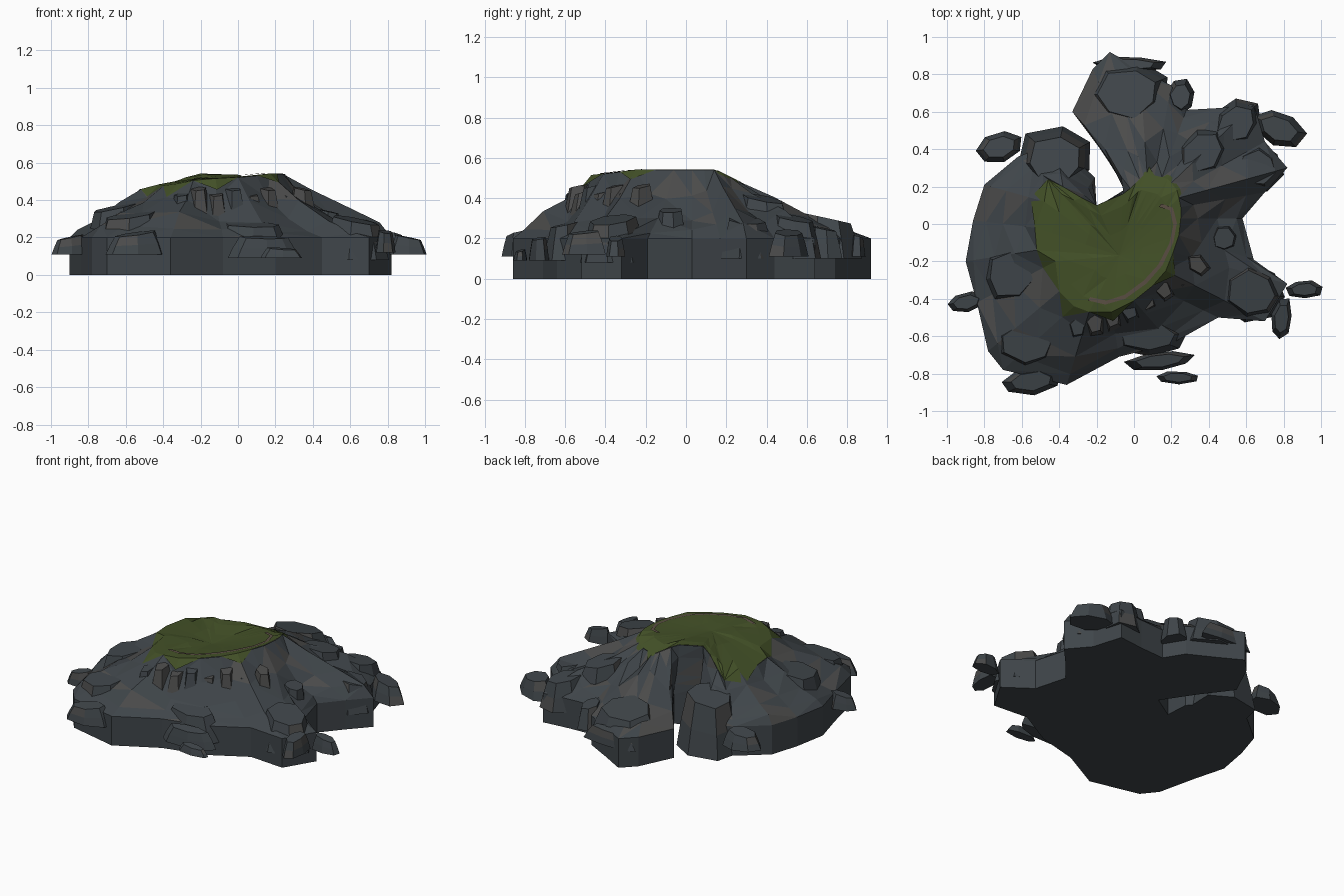
import bpy, bmesh, math, random
from mathutils import Vector

if "Cube" in bpy.data.objects:
    bpy.data.objects.remove(bpy.data.objects["Cube"])

random.seed(4)

def material(name, rgb):
    m = bpy.data.materials.new(name)
    m.diffuse_color = (*rgb, 1)
    m.use_nodes = True
    m.node_tree.nodes["Principled BSDF"].inputs["Base Color"].default_value = m.diffuse_color
    return m

SLATE = material("slate", (0.050, 0.060, 0.068))
STONE = material("warm_stone", (0.072, 0.072, 0.071))
GRASS = material("grass", (0.055, 0.080, 0.020))
DIRT = material("dirt", (0.10, 0.075, 0.055))

def finish(name, bm, mats):
    bmesh.ops.recalc_face_normals(bm, faces=bm.faces)
    me = bpy.data.meshes.new(name)
    bm.to_mesh(me)
    bm.free()
    ob = bpy.data.objects.new(name, me)
    bpy.context.collection.objects.link(ob)
    for m in mats:
        me.materials.append(m)
    return ob

# Island plan: foot of the cliff (x, y) paired with the plateau rim (x, y)
PLAN = [
    (.58, .03, .25, .03), (.70, .17, .25, .09), (.82, .30, .24, .14),
    (.70, .44, .23, .18), (.64, .64, .20, .22), (.46, .62, .18, .24),
    (.28, .61, .15, .25), (.20, .74, .11, .26), (.03, .83, .07, .27),
    (-.13, .92, .05, .26), (-.22, .83, .03, .24), (-.33, .60, .01, .22),
    (-.18, .40, -.02, .19), (-.04, .19, -.06, .16), (-.20, .09, -.20, .10),
    (-.21, .25, -.28, .14), (-.42, .44, -.38, .20), (-.62, .36, -.46, .24),
    (-.80, .21, -.48, .12), (-.86, .02, -.53, -.02), (-.90, -.20, -.52, -.14),
    (-.84, -.42, -.42, -.20), (-.78, -.68, -.40, -.36), (-.70, -.78, -.32, -.44),
    (-.36, -.86, -.24, -.47), (-.08, -.71, -.12, -.47), (.20, -.64, .00, -.41),
    (.45, -.50, .10, -.33), (.70, -.52, .17, -.25), (.82, -.32, .21, -.15),
    (.64, -.19, .24, -.06)]
N = len(PLAN)
MID = Vector((-.08, -.17))

def rim_z(x, y):
    return .54 - max(0, -x - .2) * .26 - max(0, y - .15) * .5 - max(0, -y - .25) * .12

def ring(bm, t, z_mix, bump):
    vs = []
    for i, (bx, by, rx, ry) in enumerate(PLAN):
        k = t + (bump if i % 2 else -bump) + random.uniform(-.03, .03) * (bump > 0)
        mix = z_mix ** 1.5 if i > 24 or i == 0 else z_mix   # steeper cliff at front right
        z = .20 + (rim_z(rx, ry) - .20) * mix
        if bump:
            z += random.uniform(-.015, .015)
        vs.append(bm.verts.new((bx + (rx - bx) * k, by + (ry - by) * k, z)))
    return vs

def bridge(bm, a, b, mat_choice, split=True):
    for i in range(N):
        j = (i + 1) % N
        q = [a[i], a[j], b[j], b[i]]
        if not split:
            tris = [q]
        elif i % 2:
            tris = [(q[0], q[1], q[2]), (q[0], q[2], q[3])]
        else:
            tris = [(q[0], q[1], q[3]), (q[1], q[2], q[3])]
        for f in tris:
            bm.faces.new(f).material_index = mat_choice()

# Cliff body with vertical footing and faceted slope
bm = bmesh.new()
foot = [bm.verts.new((p[0], p[1], 0)) for p in PLAN]
bm.faces.new(foot)
levels = [ring(bm, 0, 0, 0), ring(bm, .16, .20, .04), ring(bm, .44, .42, .06),
          ring(bm, .78, .72, .06), ring(bm, 1, 1, 0)]
bridge(bm, foot, levels[0], lambda: 0, False)
for a, b in zip(levels, levels[1:]):
    bridge(bm, a, b, lambda: int(random.random() < .25))
finish("cliff_body", bm, [SLATE, STONE])

# Grass plateau with a shallow hollow
bm = bmesh.new()
loops = []
for s, dz in ((1, .002), (.8, -.003), (.4, -.02)):
    row = []
    for p in PLAN:
        x, y = MID.x + (p[2] - MID.x) * s, MID.y + (p[3] - MID.y) * s
        row.append(bm.verts.new((x, y, rim_z(x, y) + dz)))
    loops.append(row)
bridge(bm, loops[0], loops[1], lambda: 0)
bridge(bm, loops[1], loops[2], lambda: 0)
c = bm.verts.new((MID.x, MID.y, .51))
for i in range(N):
    bm.faces.new((loops[2][i], loops[2][(i + 1) % N], c))
# ragged grass tongues over the rim, lying on the slope
for i in (3, 5, 8, 18, 21, 23, 25, 28):
    a = Vector(loops[0][i].co)
    b = levels_co = Vector((PLAN[i][0], PLAN[i][1], .2))
    d = (b - a).normalized() * random.uniform(.06, .10)
    tip = bm.verts.new((a.x + d.x, a.y + d.y, a.z - abs(d.length) * .75))
    bm.faces.new((loops[0][i - 1], loops[0][i], tip))
    bm.faces.new((loops[0][i], loops[0][(i + 1) % N], tip))
finish("grass_plateau", bm, [GRASS])

# Thin worn trail along the right and front rim
trail = [(.14, .10), (.20, .08), (.22, 0), (.20, -.10), (.14, -.22), (.06, -.31),
         (-.05, -.39), (-.15, -.42), (-.24, -.40)]
bm = bmesh.new()
prev = None
for x, y in trail:
    d = (Vector((x, y)) - MID).normalized() * .011
    z = rim_z(x, y) + .004
    cur = [bm.verts.new((x - d.x, y - d.y, z)), bm.verts.new((x + d.x, y + d.y, z))]
    if prev:
        bm.faces.new((prev[0], prev[1], cur[1], cur[0]))
    prev = cur
finish("worn_trail", bm, [DIRT])

def rock(name, x, y, rx, ry, z0, z1, turn=0, sides=7, top=.68, mat=SLATE):
    """Chipped low-poly boulder: tapering sides and a top tilted outward from the island."""
    bm = bmesh.new()
    jit = [random.uniform(.84, 1.08) for _ in range(sides)]
    a0, rows = math.radians(turn), []
    out = Vector((x, y)).normalized()
    for s, h in ((1, 0), (.86, .5), (top, 1)):
        row = []
        for i in range(sides):
            a = 2 * math.pi * (i + .3) / sides
            u, w = rx * s * jit[i] * math.cos(a), ry * s * jit[i] * math.sin(a)
            dx = u * math.cos(a0) - w * math.sin(a0)
            dy = u * math.sin(a0) + w * math.cos(a0)
            tilt = .22 * (dx * out.x + dy * out.y) * h
            row.append(bm.verts.new((x + dx, y + dy, z0 + (z1 - z0) * h - tilt)))
        rows.append(row)
    bm.faces.new(rows[0])
    bm.faces.new(rows[2])
    for a, b in zip(rows, rows[1:]):
        for i in range(sides):
            j = (i + 1) % sides
            bm.faces.new((a[i], a[j], b[j], b[i])).material_index = int(random.random() < .2)
    finish(name, bm, [mat, STONE])

# Large shoulder boulders: x, y, rx, ry, z0, z1, turn
for i, r in enumerate([
        (-.42, .34, .23, .19, .0, .36, 15), (-.03, .70, .25, .19, .10, .30, 10),
        (.55, .54, .16, .13, .10, .30, 30), (.64, -.37, .20, .17, .08, .29, -20),
        (.08, -.60, .23, .11, .09, .27, -3), (-.57, -.64, .21, .14, .05, .32, -10),
        (-.66, -.27, .19, .17, .1, .36, 20), (.48, -.08, .09, .09, .1, .34, 0),
        (.66, .30, .15, .14, .1, .29, 20), (.36, .38, .18, .14, .2, .40, 40)]):
    rock(f"shoulder_boulder_{i + 1}", *r)

# Small ledge stones jutting out around the foot
for i, r in enumerate([
        (-.72, .41, .14, .09, .11, .21, 15), (-.03, .855, .20, .045, .11, .21, 0),
        (.77, .51, .15, .10, .11, .23, -20), (.91, -.35, .10, .05, .11, .20, 0),
        (.79, -.51, .06, .12, .12, .23, -8), (.235, -.82, .12, .035, .09, .14, 0),
        (.145, -.73, .19, .055, .09, .20, 5), (-.55, -.84, .19, .075, .11, .22, 6),
        (-.90, -.42, .11, .055, .11, .20, 10), (.25, .68, .08, .10, .1, .25, 0)]):
    rock(f"ledge_stone_{i + 1}", *r)

# Upright crags on the front and right cliff face
for i in range(8):
    t = i / 7
    x, y = -.30 + .64 * t, -.55 + .33 * t ** 1.5
    rock(f"cliff_crag_{i + 1}", x, y, .075, .10, .2, .43 + .03 * (i % 2),
         45 * t, 5, .55, STONE if i % 3 else SLATE)
